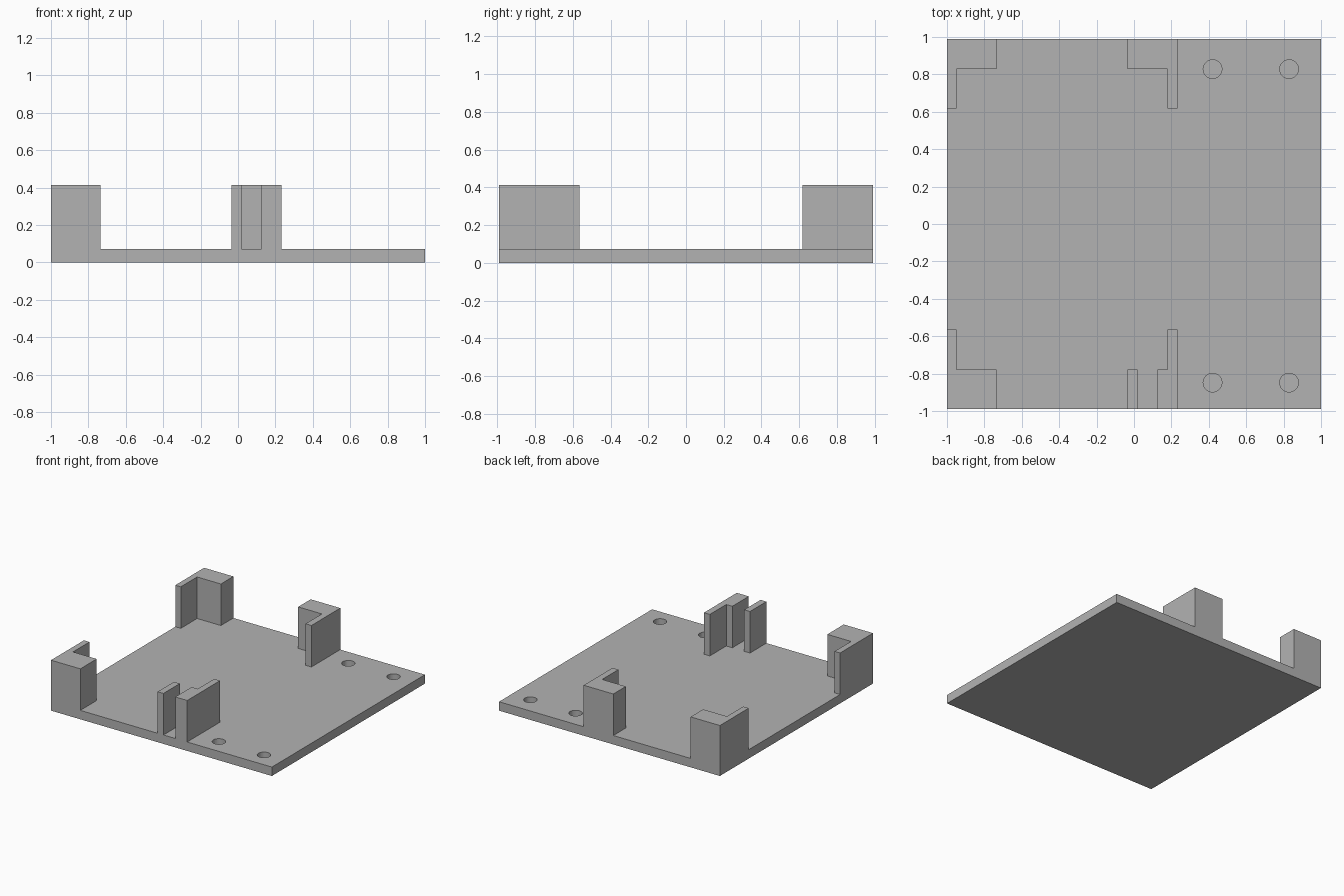
import bpy, bmesh

if "Cube" in bpy.data.objects:
    bpy.data.objects.remove(bpy.data.objects["Cube"])

PLATE_TOP, POST_TOP = 0.073, 0.413
HALF_X, HALF_Y = 1.0, 0.99

grey = bpy.data.materials.new("plain grey")
grey.diffuse_color = (0.45, 0.45, 0.45, 1)
grey.use_nodes = True
grey.node_tree.nodes["Principled BSDF"].inputs["Base Color"].default_value = grey.diffuse_color


def prism(name, outline, z0, z1):
    """Extrude a flat counter-clockwise outline from z0 to z1."""
    bm = bmesh.new()
    face = bm.faces.new([bm.verts.new((x, y, z0)) for x, y in outline])
    top = bmesh.ops.extrude_face_region(bm, geom=[face])
    verts = [v for v in top["geom"] if isinstance(v, bmesh.types.BMVert)]
    bmesh.ops.translate(bm, verts=verts, vec=(0, 0, z1 - z0))
    bmesh.ops.recalc_face_normals(bm, faces=bm.faces)
    mesh = bpy.data.meshes.new(name)
    bm.to_mesh(mesh)
    bm.free()
    mesh.materials.append(grey)
    obj = bpy.data.objects.new(name, mesh)
    bpy.context.collection.objects.link(obj)
    return obj


def rect(x0, x1, y0, y1):
    return [(x0, y0), (x1, y0), (x1, y1), (x0, y1)]


def bracket(name, x_out, x_thin, x_in, y_out, y_mid, y_tip):
    """Corner post: a thick block with a thin wall running inward in y."""
    outline = [(x_out, y_out), (x_in, y_out), (x_in, y_mid),
               (x_thin, y_mid), (x_thin, y_tip), (x_out, y_tip)]
    prism(name, outline, PLATE_TOP, POST_TOP)


# Base plate with four blind screw holes
plate = prism("base_plate", rect(-HALF_X, HALF_X, -HALF_Y, HALF_Y), 0, PLATE_TOP)
for x in (0.42, 0.829):
    for y in (-0.848, 0.828):
        bpy.ops.mesh.primitive_cylinder_add(vertices=32, radius=0.05, depth=0.1,
                                            location=(x, y, 0.022 + 0.05))
        cutter = bpy.context.object
        cutter.name = "hole_cutter"
        cutter.data.materials.append(grey)
        cutter.hide_render = True
        cutter.hide_set(True)
        cut = plate.modifiers.new("screw_hole", "BOOLEAN")
        cut.operation, cut.solver, cut.object = "DIFFERENCE", "EXACT", cutter

# Corner brackets
bracket("back_left_bracket", -1, -0.95, -0.735, HALF_Y, 0.828, 0.617)
bracket("back_right_bracket", 0.233, 0.18, -0.035, HALF_Y, 0.828, 0.617)
bracket("front_left_bracket", -1, -0.95, -0.735, -HALF_Y, -0.778, -0.565)

# Front right bracket, split by an open slot
bracket("front_right_bracket", 0.233, 0.18, 0.125, -HALF_Y, -0.778, -0.565)
prism("slot_wall", rect(-0.035, 0.018, -HALF_Y, -0.778), PLATE_TOP, POST_TOP)
